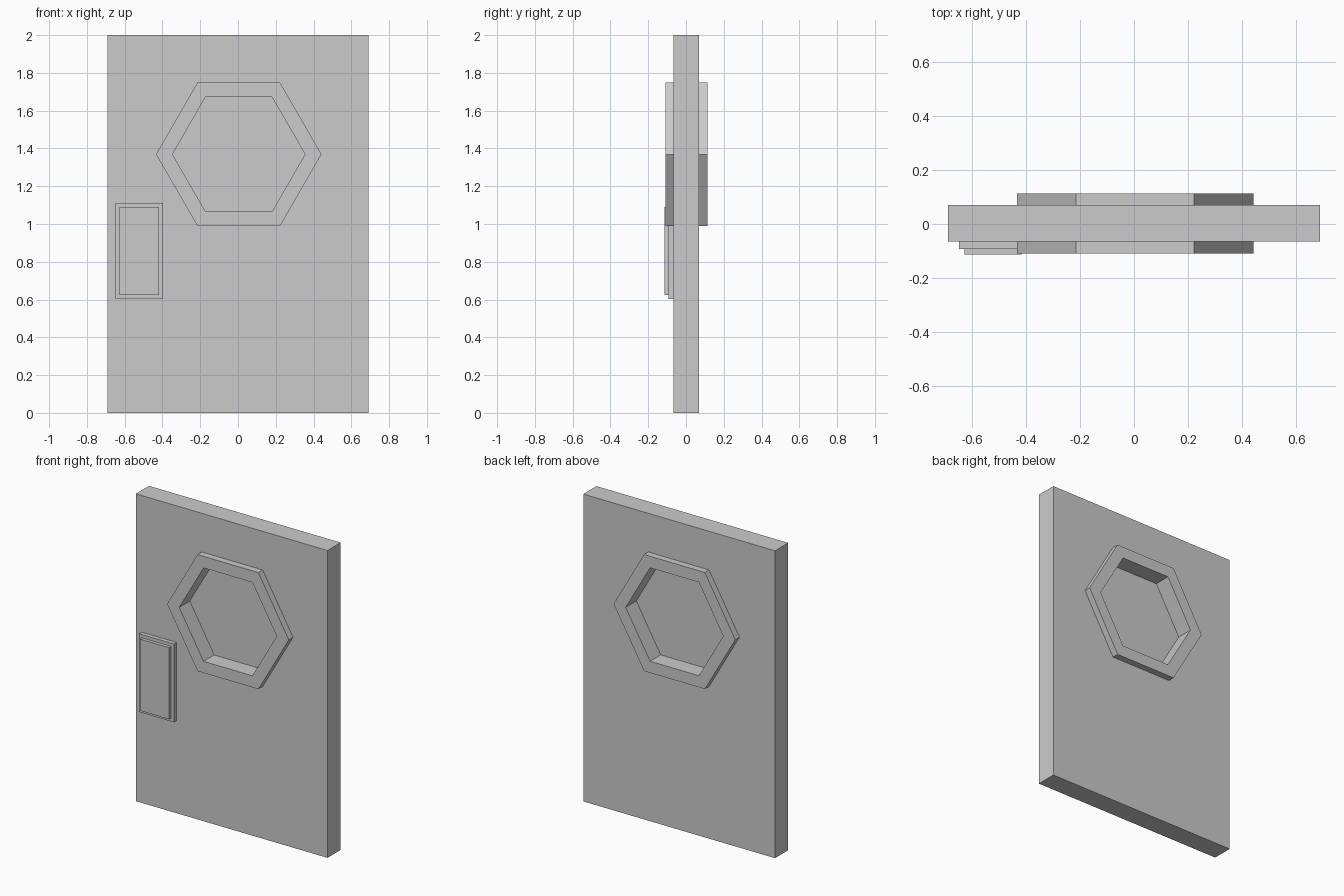
import bpy, bmesh
from math import cos, sin, pi

if "Cube" in bpy.data.objects:
    bpy.data.objects.remove(bpy.data.objects["Cube"])

WIN_X, WIN_Z = 0.004, 1.369      # window centre
R_OUT, R_IN = 0.438, 0.351       # window frame radii


def rect(x0, x1, z0, z1):
    return [(x0, z0), (x1, z0), (x1, z1), (x0, z1)]


def hexagon(r):
    return [(WIN_X + r * cos(i * pi / 3), WIN_Z + r * sin(i * pi / 3)) for i in range(6)]


def slab(name, outlines, y0, y1):
    """Filled front outline (inner outlines become holes) extruded from y0 to y1."""
    curve = bpy.data.curves.new(name + "_outline", 'CURVE')
    curve.dimensions = '2D'
    curve.fill_mode = 'BOTH'
    curve.extrude = (y1 - y0) / 2
    for pts in outlines:
        spline = curve.splines.new('POLY')
        spline.points.add(len(pts) - 1)
        for p, (x, z) in zip(spline.points, pts):
            p.co = (x, z, 0, 1)
        spline.use_cyclic_u = True
        spline.use_smooth = False
    temp = bpy.data.objects.new(name + "_outline", curve)
    bpy.context.collection.objects.link(temp)
    deps = bpy.context.evaluated_depsgraph_get()
    mesh = bpy.data.meshes.new_from_object(temp.evaluated_get(deps))
    bpy.data.objects.remove(temp)
    bpy.data.curves.remove(curve)

    # weld, stand upright and keep flat faces
    bm = bmesh.new()
    bm.from_mesh(mesh)
    for v in bm.verts:
        v.co = (v.co.x, (y0 + y1) / 2 - v.co.z, v.co.y)
    bmesh.ops.remove_doubles(bm, verts=bm.verts, dist=1e-5)
    bmesh.ops.recalc_face_normals(bm, faces=bm.faces)
    for f in bm.faces:
        f.smooth = False
    bm.to_mesh(mesh)
    bm.free()
    mesh.name = name
    obj = bpy.data.objects.new(name, mesh)
    bpy.context.collection.objects.link(obj)
    return obj


# Door leaf with window opening
slab("door", [rect(-0.69, 0.69, 0, 2), hexagon(R_OUT)], -0.065, 0.070)

# Hexagonal frame standing proud on both sides
slab("window_frame", [hexagon(R_OUT), hexagon(R_IN)], -0.109, 0.113)

# Thin pane in the middle of the door
glass = slab("window_pane", [hexagon(R_IN)], 0.000, 0.004)
mat = bpy.data.materials.new("pale_glass")
mat.diffuse_color = (0.9, 0.9, 0.9, 1)
mat.use_nodes = True
mat.node_tree.nodes["Principled BSDF"].inputs["Base Color"].default_value = mat.diffuse_color
glass.data.materials.append(mat)

# Stepped control panel on the front
slab("panel_base", [rect(-0.648, -0.397, 0.602, 1.111)], -0.092, -0.065)
slab("panel_plate", [rect(-0.628, -0.417, 0.624, 1.090)], -0.113, -0.092)
